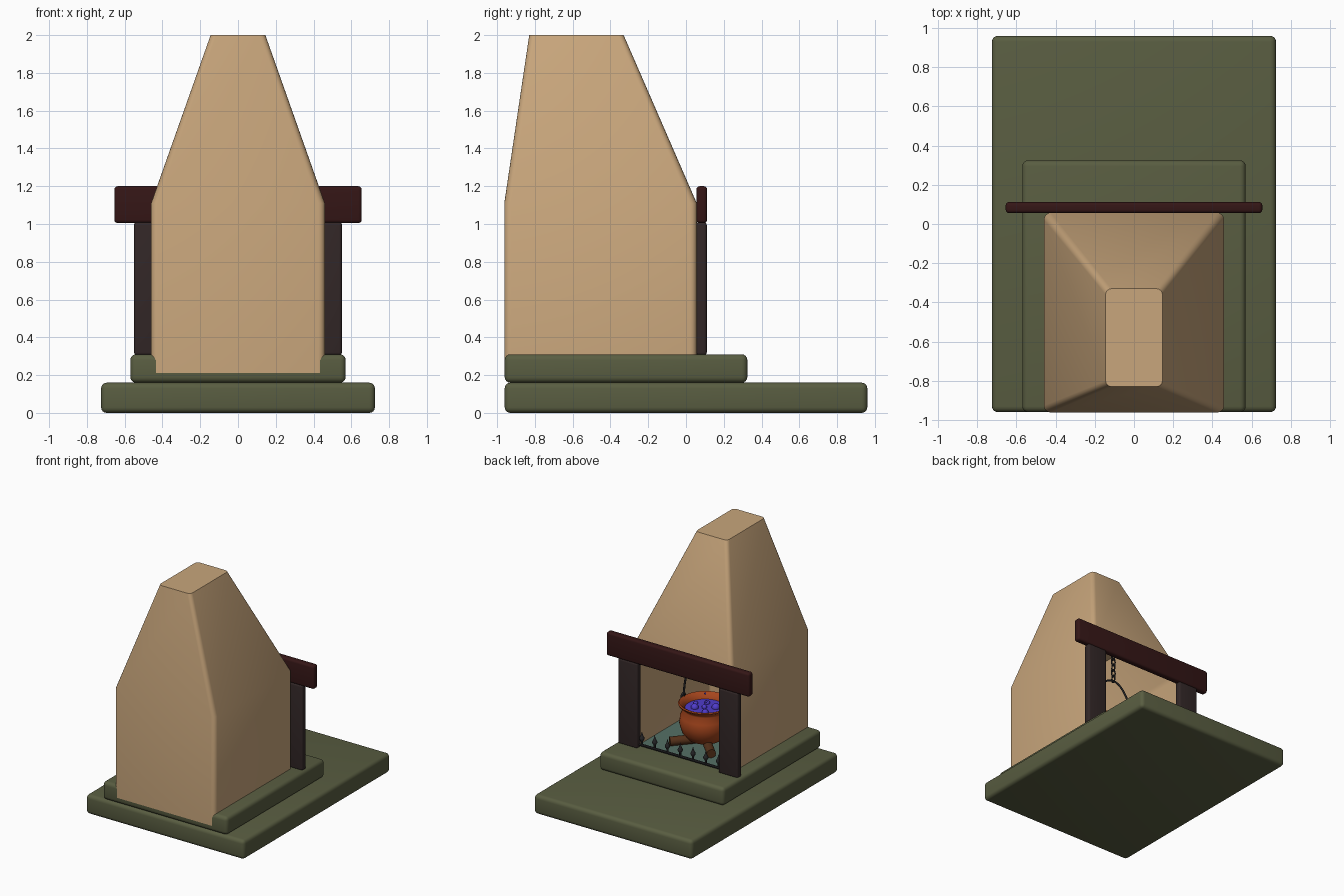
import bpy, bmesh, math
from mathutils import Vector, Matrix

if "Cube" in bpy.data.objects:
    bpy.data.objects.remove(bpy.data.objects["Cube"])

def mat(name, rgb):
    m = bpy.data.materials.new(name)
    m.diffuse_color = (*rgb, 1)
    m.use_nodes = True
    m.node_tree.nodes["Principled BSDF"].inputs["Base Color"].default_value = m.diffuse_color
    return m

PLASTER = mat("plaster", (.58, .38, .20))
STONE = mat("stone", (.10, .11, .053))
BEAM = mat("beam_wood", (.035, .008, .008))
POST = mat("post_wood", (.032, .02, .02))
COPPER = mat("copper", (.38, .06, .012))
LIQUID = mat("liquid", (.08, .045, .6))
ASH = mat("ash", (.09, .16, .13))
LOG = mat("log_wood", (.09, .03, .01))
IRON = mat("iron", (.02, .02, .022))

def finish(name, bm, m, angle=40):
    bmesh.ops.recalc_face_normals(bm, faces=bm.faces)
    me = bpy.data.meshes.new(name)
    bm.to_mesh(me)
    bm.free()
    o = bpy.data.objects.new(name, me)
    bpy.context.collection.objects.link(o)
    me.materials.append(m)
    smooth(o, angle)
    return o

def smooth(o, angle):
    bpy.ops.object.select_all(action='DESELECT')
    o.select_set(True)
    bpy.context.view_layer.objects.active = o
    bpy.ops.object.shade_smooth_by_angle(angle=math.radians(angle))

def box(name, x, y, z, m, bevel=0.0):
    bm = bmesh.new()
    size = (x[1] - x[0], y[1] - y[0], z[1] - z[0])
    mid = ((x[0] + x[1]) / 2, (y[0] + y[1]) / 2, (z[0] + z[1]) / 2)
    bmesh.ops.create_cube(bm, size=1, matrix=Matrix.Translation(mid) @ Matrix.Diagonal((*size, 1)))
    if bevel:
        bmesh.ops.bevel(bm, geom=bm.edges[:], offset=bevel, segments=4, profile=.5, affect='EDGES')
    return finish(name, bm, m)

def loft(name, sections, m):
    """Sections: (half width, y min, y max, z, corner radius)."""
    bm = bmesh.new()
    rings = []
    for w, y0, y1, z, r in sections:
        ring = []
        for k, (cx, cy) in enumerate(((w - r, y1 - r), (r - w, y1 - r), (r - w, y0 + r), (w - r, y0 + r))):
            for i in range(5):
                a = math.pi / 2 * (k + i / 4)
                ring.append(bm.verts.new((cx + r * math.cos(a), cy + r * math.sin(a), z)))
        rings.append(ring)
    n = len(rings[0])
    for a, b in zip(rings, rings[1:]):
        for i in range(n):
            bm.faces.new((a[i], a[(i + 1) % n], b[(i + 1) % n], b[i]))
    bm.faces.new(rings[0])
    bm.faces.new(rings[-1])
    return finish(name, bm, m)

def lathe(bm, profile, at, n=32):
    """Spin (radius, height) points about a vertical axis."""
    vs = [bm.verts.new((at[0] + r, at[1], at[2] + z)) for r, z in profile]
    es = [bm.edges.new(p) for p in zip(vs, vs[1:])]
    bmesh.ops.spin(bm, geom=vs + es, cent=at, axis=(0, 0, 1), angle=2 * math.pi, steps=n, use_merge=True)
    bmesh.ops.remove_doubles(bm, verts=bm.verts, dist=1e-5)

def tube(bm, pts, r, n=8, closed=False):
    pts = [Vector(p) for p in pts]
    c = len(pts)
    rings = []
    for i, p in enumerate(pts):
        a = pts[(i - 1) % c] if closed or i else p
        b = pts[(i + 1) % c] if closed or i < c - 1 else p
        t = (b - a).normalized()
        u = t.cross(Vector((.13, .97, .21))).normalized()
        v = t.cross(u)
        rings.append([bm.verts.new(p + r * (u * math.cos(q) + v * math.sin(q)))
                      for q in (2 * math.pi * k / n for k in range(n))])
    for i in range(c if closed else c - 1):
        a, b = rings[i], rings[(i + 1) % c]
        for k in range(n):
            bm.faces.new((a[k], a[(k + 1) % n], b[(k + 1) % n], b[k]))
    if not closed:
        bm.faces.new(rings[0])
        bm.faces.new(rings[-1])

# Stone steps
box("base_slab", (-.725, .725), (-.96, .96), (0, .16), STONE, .03)
box("hearth_slab", (-.57, .57), (-.96, .325), (.16, .31), STONE, .03)

# Chimney body, hollowed from the hearth side
body = loft("chimney_body", [(.46, -.962, .057, .21, .035), (.46, -.962, .057, 1.11, .035),
                             (.145, -.83, -.33, 2.0, .03)], PLASTER)
cutter = loft("cavity_cutter", [(.39, -.87, .12, .29, .02), (.39, -.87, .12, 1.06, .02),
                                (.38, -.87, -.02, 1.1, .02), (.25, -.80, -.19, 1.47, .02)], PLASTER)
mod = body.modifiers.new("cavity", 'BOOLEAN')
mod.operation = 'DIFFERENCE'
mod.solver = 'EXACT'
mod.object = cutter
bpy.ops.object.select_all(action='DESELECT')
body.select_set(True)
bpy.context.view_layer.objects.active = body
bpy.ops.object.modifier_apply(modifier=mod.name)
bpy.data.objects.remove(cutter)
smooth(body, 40)

# Timber surround
for side, x in (("left", (-.55, -.37)), ("right", (.37, .55))):
    box(side + "_post", x, (.055, .11), (.305, 1.01), POST, .015)
box("mantel_beam", (-.655, .655), (.055, .112), (1.005, 1.2), BEAM, .018)

# Hearth floor and logs
box("ash_floor", (-.388, .388), (-.868, .06), (.305, .318), ASH)
CX, CY = 0, -.25
bm = bmesh.new()
for k in range(4):
    a = math.radians(45 + 90 * k)
    d = Vector((math.cos(a), math.sin(a), 0))
    tube(bm, [Vector((CX, CY, .36)) + d * .03, Vector((CX, CY, .352)) + d * .27], .036, 10)
finish("logs", bm, LOG)

# Spiked fender
bm = bmesh.new()
tube(bm, [(-.38, .075, .33), (.38, .075, .33)], .011)
for k in range(-3, 4):
    lathe(bm, [(0, 0), (.008, 0), (.008, .035), (.02, .055), (.02, .065), (.009, .085), (0, .12)],
          (k * .117, .075, .325), 10)
finish("fender", bm, IRON)

# Cauldron with thick flared rim
bm = bmesh.new()
lathe(bm, [(0, .33), (.07, .335), (.13, .365), (.175, .42), (.195, .49), (.188, .55), (.165, .6), (.168, .615),
           (.2, .64), (.203, .65), (.195, .657), (.18, .65), (.152, .615), (.15, .6), (.165, .56), (0, .56)],
      (CX, CY, 0), 40)
finish("cauldron", bm, COPPER, 50)

# Bubbling liquid
bm = bmesh.new()
lathe(bm, [(0, .612), (.157, .61), (.157, .59), (0, .59)], (CX, CY, 0), 32)
for x, y, z, r in ((.06, .05, .615, .03), (-.05, .07, .612, .025), (-.07, -.04, .615, .032), (.03, -.07, .615, .022),
                   (0, .01, .618, .02), (.1, -.02, .612, .018), (-.03, .03, .68, .01), (.02, -.03, .71, .008)):
    bmesh.ops.create_uvsphere(bm, u_segments=12, v_segments=8, radius=r,
                              matrix=Matrix.Translation((CX + x, CY + y, z)))
finish("liquid", bm, LIQUID)

# Bail handle with side rings
bm = bmesh.new()
tube(bm, [(CX + .195 * math.cos(t), CY, .65 + .38 * math.sin(t))
          for t in (math.pi * i / 24 for i in range(25))], .008)
for s in (-1, 1):
    tube(bm, [(CX + s * .2, CY + .022 * math.cos(t), .655 + .022 * math.sin(t))
              for t in (2 * math.pi * i / 14 for i in range(14))], .008, closed=True)
finish("bail_handle", bm, IRON, 60)

# Hanging chain
bm = bmesh.new()
for k in range(9):
    z = 1.05 + k * .05
    d = (0, 1) if k % 2 == 0 else (1, 0)
    tube(bm, [(CX + d[0] * .018 * math.cos(t), CY + d[1] * .018 * math.cos(t), z + .033 * math.sin(t))
              for t in (2 * math.pi * i / 14 for i in range(14))], .006, 6, closed=True)
finish("chain", bm, IRON, 60)
